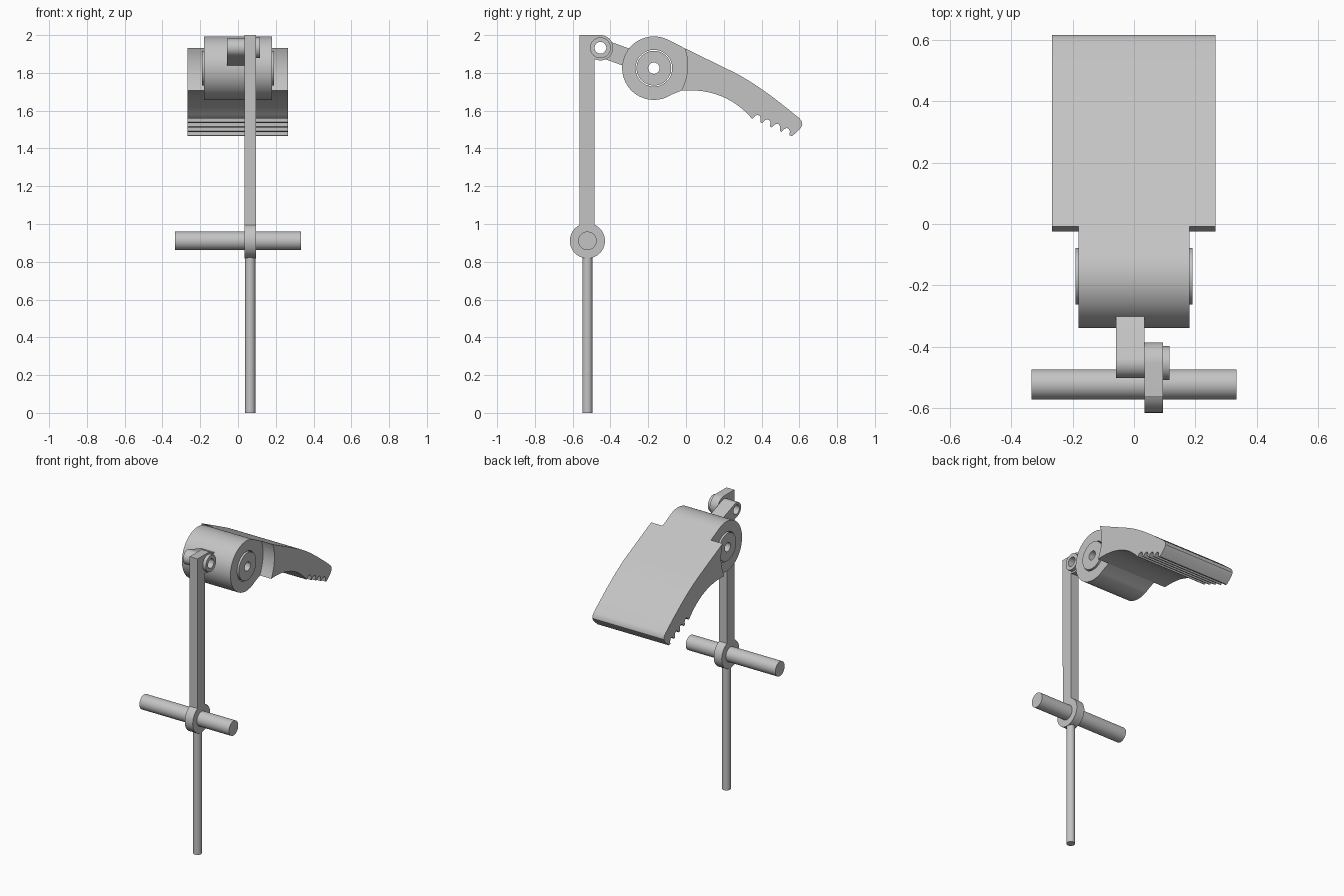
import bpy, bmesh
from math import cos, sin, radians
from mathutils import Matrix, Vector
from mathutils.geometry import interpolate_bezier

cube = bpy.data.objects.get("Cube")
if cube:
    bpy.data.objects.remove(cube, do_unlink=True)

grey = bpy.data.materials.new("plain_grey")
grey.use_nodes = True
colour = (0.55, 0.55, 0.55, 1)
grey.diffuse_color = colour
grey.node_tree.nodes["Principled BSDF"].inputs["Base Color"].default_value = colour


def arc(centre, radius, start, end, steps=40):
    """Points on an arc in the side plane (y, z), angles in degrees."""
    angles = [radians(start + (end - start) * i / steps) for i in range(steps + 1)]
    return [(centre[0] + radius * cos(a), centre[1] + radius * sin(a)) for a in angles]


def circle(centre, radius):
    return arc(centre, radius, 0, 360, 48)[:-1]


def bezier(*points, steps=14):
    return [tuple(p)[:2] for p in interpolate_bezier(*[Vector(p) for p in points], steps)]


def finish(name, mesh):
    obj = bpy.data.objects.new(name, mesh)
    bpy.context.collection.objects.link(obj)
    mesh.materials.clear()
    mesh.materials.append(grey)
    bpy.ops.object.select_all(action='DESELECT')
    obj.select_set(True)
    bpy.context.view_layer.objects.active = obj
    bpy.ops.object.shade_smooth_by_angle(angle=radians(30))
    return obj


# Local x, y, z of a profile become world y, z, x
SIDEWAYS = Matrix(((0, 0, 1, 0), (1, 0, 0, 0), (0, 1, 0, 0), (0, 0, 0, 1)))


def plate(name, x0, x1, *loops):
    """Extrude a side profile (first loop) with holes (other loops) along x."""
    curve = bpy.data.curves.new(name, 'CURVE')
    curve.dimensions = '2D'
    curve.fill_mode = 'BOTH'
    curve.extrude = (x1 - x0) / 2
    for loop in loops:
        spline = curve.splines.new('POLY')
        spline.points.add(len(loop) - 1)
        for point, (y, z) in zip(spline.points, loop):
            point.co = (y, z, 0, 1)
        spline.use_cyclic_u = True
    temp = bpy.data.objects.new(name + "_profile", curve)
    bpy.context.collection.objects.link(temp)
    bpy.context.view_layer.update()
    graph = bpy.context.evaluated_depsgraph_get()
    mesh = bpy.data.meshes.new_from_object(temp.evaluated_get(graph))
    bpy.data.objects.remove(temp, do_unlink=True)
    bm = bmesh.new()
    bm.from_mesh(mesh)
    bmesh.ops.remove_doubles(bm, verts=bm.verts, dist=0.0002)
    bmesh.ops.transform(bm, matrix=Matrix.Translation(((x0 + x1) / 2, 0, 0)) @ SIDEWAYS, verts=bm.verts)
    bmesh.ops.recalc_face_normals(bm, faces=bm.faces)
    bm.to_mesh(mesh)
    bm.free()
    return finish(name, mesh)


HUB = (-0.17, 1.825)
EYE = (-0.453, 1.933)
PIVOT = (-0.522, 0.911)

# Lever hub, with its bushing and the narrow neck that meets the blade
seam = bezier((-0.025, 1.706), (0.012, 1.78), (0.02, 1.86), (-0.008, 1.931))
plate("lever_hub", -0.18, 0.18, arc(HUB, 0.168, 63.5, 303) + seam, circle(HUB, 0.097))
plate("hub_bushing", -0.19, 0.19, circle(HUB, 0.092), circle(HUB, 0.03))

# Wide curved blade with four grip notches under the tip
top = bezier((0.25, 1.805), (0.37, 1.745), (0.49, 1.65), (0.6, 1.56))
tip = [(0.612, 1.545), (0.616, 1.525), (0.605, 1.505), (0.562, 1.465)]
grip_start, grip_end = Vector((0.553, 1.467)), Vector((0.347, 1.56))
pitch = (grip_end - grip_start) / 4
inward = Vector((-pitch.y, pitch.x)).normalized() * -1
notches = []
for i in range(4):
    for along, depth in ((0.1, 0), (0.22, 0.02), (0.4, 0.03), (0.6, 0.03), (0.78, 0.02), (0.9, 0)):
        notches.append(tuple(grip_start + pitch * (i + along) + inward * depth))
underside = bezier(tuple(grip_end), (0.27, 1.65), (0.15, 1.72), (-0.025, 1.706))
plate("lever_blade", -0.267, 0.265, seam + top + tip + notches + underside[:-1])

# Short link from the hub to the upper eye
slope = -20
end = Vector(EYE) + Vector((cos(radians(slope)), sin(radians(slope)))) * 0.185
side = Vector((-sin(radians(slope)), cos(radians(slope)))) * 0.048
plate("link", -0.058, 0.035,
      arc(EYE, 0.048, slope + 90, slope + 270) + [tuple(end - side), tuple(end + side)],
      circle(EYE, 0.031))

# Flat arm with an eye at the top and a round boss at the bottom
plate("arm", 0.035, 0.094,
      [(-0.563, 2.0)] + arc(EYE, 0.067, 90, -119) + arc(PIVOT, 0.093, 67, -244),
      circle(EYE, 0.031))
plate("eye_collar", 0.094, 0.116, circle(EYE, 0.055), circle(EYE, 0.031))

# Cross pin through the boss
plate("cross_pin", -0.333, 0.333, circle(PIVOT, 0.049))

# Round rod hanging from the boss down to the ground
bm = bmesh.new()
bmesh.ops.create_cone(bm, cap_ends=True, segments=32, radius1=0.027, radius2=0.027, depth=0.84,
                      matrix=Matrix.Translation((0.0645, PIVOT[0], 0.42)))
rod_mesh = bpy.data.meshes.new("lower_rod")
bm.to_mesh(rod_mesh)
bm.free()
finish("lower_rod", rod_mesh)
